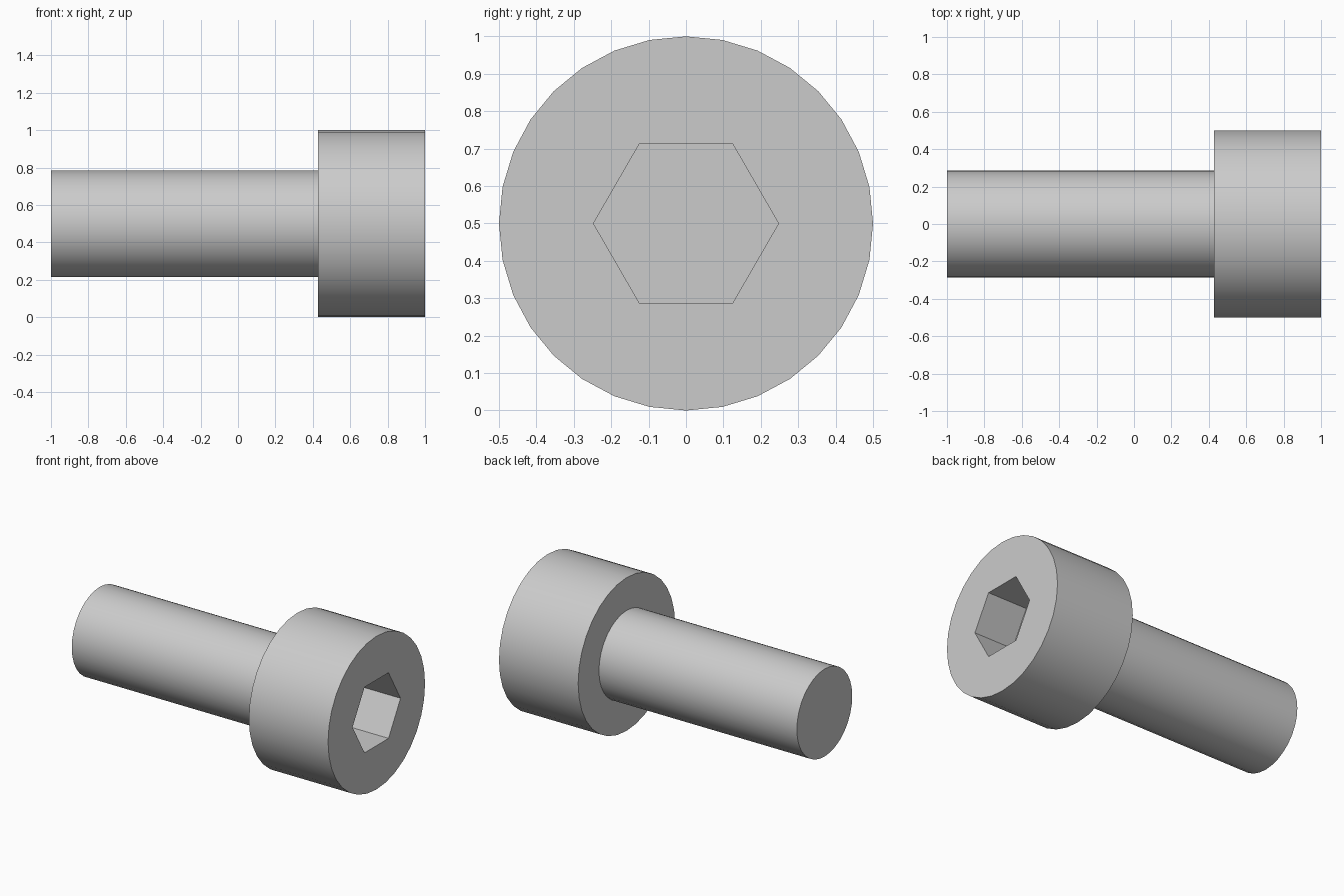
import bpy
import math

if "Cube" in bpy.data.objects:
    bpy.data.objects.remove(bpy.data.objects["Cube"], do_unlink=True)

# Plain grey steel
steel = bpy.data.materials.new("grey_steel")
steel.use_nodes = True
colour = (0.6, 0.6, 0.6, 1)
steel.diffuse_color = colour
steel.node_tree.nodes["Principled BSDF"].inputs["Base Color"].default_value = colour

UNIT = 1 / 7          # one screw millimetre in model units
AXIS_Z = 0.5          # height of the screw's axis


def rod(name, x0, x1, radius, sides):
    """Prism lying along x from x0 to x1."""
    bpy.ops.mesh.primitive_cylinder_add(
        vertices=sides, radius=radius, depth=x1 - x0,
        location=((x0 + x1) / 2, 0, AXIS_Z), rotation=(0, math.pi / 2, 0))
    obj = bpy.context.object
    obj.name = name
    obj.data.materials.append(steel)
    return obj


head_back = 1 - 4 * UNIT
head = rod("screw_head", head_back, 1, 3.5 * UNIT, 32)
shank = rod("screw_shank", -1, head_back + 0.01, 2 * UNIT, 32)

# Hexagonal socket, cut into the end of the head
socket_radius = 1.5 * UNIT / math.cos(math.pi / 6)
cutter = rod("socket_cutter", 1 - 2 * UNIT, 1.1, socket_radius, 6)
cutter.hide_render = True
cut = head.modifiers.new("hex_socket", "BOOLEAN")
cut.operation = "DIFFERENCE"
cut.solver = "EXACT"
cut.object = cutter
bpy.context.view_layer.objects.active = head
bpy.ops.object.modifier_apply(modifier=cut.name)
bpy.data.objects.remove(cutter, do_unlink=True)

# Smooth barrels with crisp rims
for part in (head, shank):
    bpy.ops.object.select_all(action="DESELECT")
    part.select_set(True)
    bpy.context.view_layer.objects.active = part
    bpy.ops.object.shade_smooth_by_angle(angle=math.radians(30))
